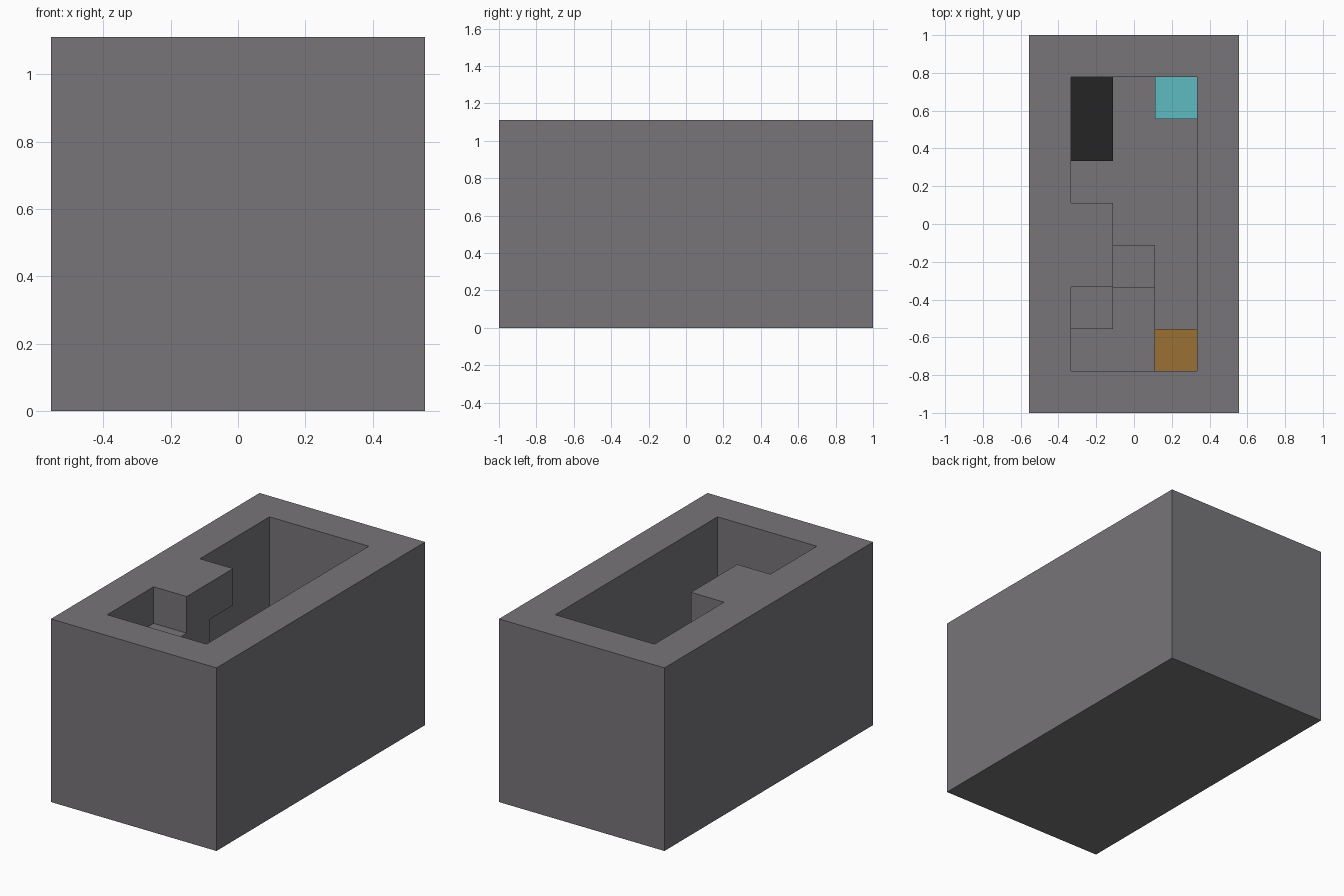
import bpy
import bmesh
from mathutils import Vector

cube = bpy.data.objects.get("Cube")
if cube:
    bpy.data.objects.remove(cube, do_unlink=True)

NX, NY, NZ = 5, 9, 5
U = 2 / NY  # size of one block


def material(name, rgb):
    m = bpy.data.materials.new(name)
    m.use_nodes = True
    m.diffuse_color = (*rgb, 1)
    m.node_tree.nodes["Principled BSDF"].inputs["Base Color"].default_value = (*rgb, 1)
    return m


def block(x, y, z):
    """Set of grid cells in the inclusive ranges x, y, z."""
    return {(i, j, k)
            for i in range(x[0], x[1] + 1)
            for j in range(y[0], y[1] + 1)
            for k in range(z[0], z[1] + 1)}


stone = material("grey stone", (0.185, 0.178, 0.188))
black = material("black", (0.018, 0.018, 0.018))
cyan = material("cyan", (0.114, 0.50, 0.53))
brown = material("orange brown", (0.32, 0.16, 0.036))

# Thick box with an open pit, plus the ledge bridging its rim
shell = block((0, 4), (0, 8), (0, 4)) - block((1, 3), (1, 7), (1, 4))
ledge = block((1, 1), (3, 4), (4, 4))

# Staircase winding from the floor up to the ledge
stairs = (block((2, 2), (3, 3), (1, 1))      # first step
          | block((1, 2), (1, 2), (1, 2))    # landing
          | block((1, 1), (2, 2), (3, 3))    # upper step
          | block((1, 1), (3, 3), (1, 3)))   # pillar under the ledge

parts = {
    "stone_shell": (shell | ledge, stone),
    "stairs": (stairs, stone),
    "bed": (block((1, 1), (6, 7), (1, 1)), black),
    "corner_block": (block((3, 3), (7, 7), (1, 1)), cyan),
    "chest": (block((3, 3), (1, 1), (1, 1)), brown),
}
filled = set().union(*(cells for cells, _ in parts.values()))


def build(name, cells, mat):
    """Mesh only the exposed sides of the cells and merge flat areas."""
    bm = bmesh.new()
    for cell in sorted(cells):
        centre = Vector(cell) + Vector((0.5, 0.5, 0.5)) - Vector((NX / 2, NY / 2, 0))
        for axis in range(3):
            for sign in (-1, 1):
                near = list(cell)
                near[axis] += sign
                if tuple(near) in filled:
                    continue
                n, a, b = Vector(), Vector(), Vector()
                n[axis] = sign / 2
                a[(axis + 1) % 3] = 0.5
                b[(axis + 2) % 3] = sign / 2
                corners = (-a - b, a - b, a + b, b - a)
                bm.faces.new([bm.verts.new((centre + n + c) * U) for c in corners])
    bmesh.ops.remove_doubles(bm, verts=bm.verts[:], dist=U / 100)
    bmesh.ops.dissolve_limit(bm, angle_limit=0.01, verts=bm.verts[:], edges=bm.edges[:])
    mesh = bpy.data.meshes.new(name)
    bm.to_mesh(mesh)
    bm.free()
    mesh.materials.append(mat)
    bpy.context.collection.objects.link(bpy.data.objects.new(name, mesh))


for part, (cells, mat) in parts.items():
    build(part, cells, mat)
